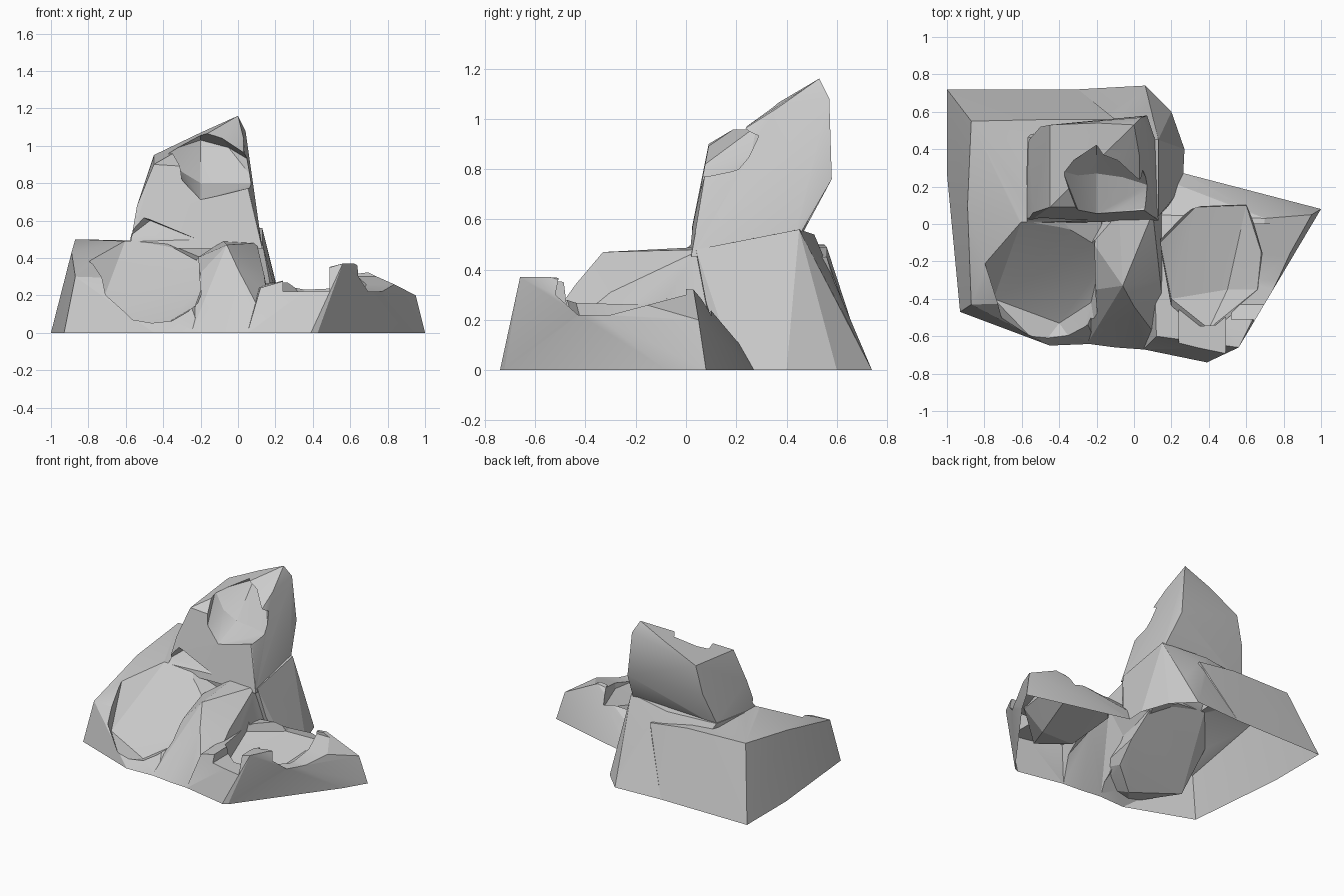
import bpy, bmesh
from mathutils import Vector

cube = bpy.data.objects.get("Cube")
if cube:
    bpy.data.objects.remove(cube)

stone = bpy.data.materials.new("grey_stone")
stone.use_nodes = True
stone.diffuse_color = (0.6, 0.6, 0.6, 1)
stone.node_tree.nodes["Principled BSDF"].inputs["Base Color"].default_value = stone.diffuse_color


def hull(name, points, footprint=()):
    """Faceted convex rock; the footprint is carried below the ground for trimming."""
    bm = bmesh.new()
    for p in points:
        bm.verts.new(p)
    for x, y in footprint:
        for z in (0, -.1):
            bm.verts.new((x, y, z))
    result = bmesh.ops.convex_hull(bm, input=bm.verts)
    loose = {v for v in result["geom_interior"] + result["geom_unused"]
             if isinstance(v, bmesh.types.BMVert) and v.is_valid}
    bmesh.ops.delete(bm, geom=list(loose), context='VERTS')
    bmesh.ops.recalc_face_normals(bm, faces=bm.faces)
    mesh = bpy.data.meshes.new(name)
    bm.to_mesh(mesh)
    bm.free()
    mesh.materials.append(stone)
    obj = bpy.data.objects.new(name, mesh)
    bpy.context.collection.objects.link(obj)
    return obj


def combine(target, other, operation):
    """Boolean one rock with another and discard the tool."""
    mod = target.modifiers.new(operation, 'BOOLEAN')
    mod.operation, mod.object, mod.solver = operation, other, 'EXACT'
    bpy.context.view_layer.objects.active = target
    bpy.ops.object.modifier_apply(modifier=mod.name)
    bpy.data.objects.remove(other)


# Broad bluff on the back and right-hand side, falling towards the front
cliff = hull("rock_outcrop", [
    (-.87, .55, .5), (-.89, .1, .43), (-.87, -.43, .3), (-.78, -.2, .39), (-.6, 0, .49),
    (-.4, .04, .49), (-.2, -.2, .36), (-.3, -.42, .28), (-.4, .56, .49), (-.1, .56, .45)],
    [(-1, .72), (-1, .27), (-.93, -.47), (-.45, -.65), (-.2, -.64), (-.3, .72)])

# Ridged spur between the two lower hollows
spur = hull("front_spur", [
    (-.22, -.1, .4), (-.08, .06, .49), (-.06, -.33, .47), (.1, .06, .48), (.14, -.3, .31),
    (0, -.44, .34), (-.2, -.35, .32)],
    [(-.25, -.64), (-.1, -.66), (.18, -.68), (.2, .2), (-.25, .2)])

# Low mound that holds the side crater; its front corner overhangs
mound = hull("crater_mound", [
    (.12, -.6, .24), (.56, -.66, .37), (.62, -.54, .37), (.95, .05, .2),
    (.7, .03, .32), (.25, .08, .22), (.1, .05, .25)],
    [(.05, -.67), (.3, -.7), (.39, -.74), (1, .08), (.27, .27), (0, .3)])

# Tower foot, with a narrow waist above it at the back
foot = hull("tower_foot", [
    (-.58, .02, .48), (-.57, .46, .53), (-.2, .51, .54), (.13, .45, .56),
    (.13, .04, .48), (.19, .3, .3), (.17, .08, .27), (.08, .62, .24)],
    [(.26, .2), (.27, .4), (.2, .6), (.06, .74), (-.3, .72), (-.55, .1)])

# Leaning tower head
head = hull("tower_head", [
    (-.58, .0, .45), (.13, .02, .45), (.12, .43, .5), (-.57, .44, .5),
    (-.54, .06, .68), (-.5, .52, .75), (.07, .07, .72), (.07, .58, .76),
    (-.45, .09, .9), (-.45, .53, .95), (.03, .09, .87), (.04, .22, .93),
    (.03, .36, 1.04), (0, .53, 1.16), (.04, .57, 1.08), (-.2, .54, 1.07)])

for rock in (spur, mound, foot, head):
    combine(cliff, rock, 'UNION')

# Large front hollow, reaching up into the foot of the tower
hollow = hull("front_hollow", [
    (-.53, -.04, .5), (-.47, .09, .6), (-.22, .02, .5), (-.6, .02, .5), (-.8, -.2, .4),
    (-.75, -.4, .1), (-.23, -.42, .14), (-.19, -.25, .25), (-.4, -.53, .04),
    (-.5, -.66, .06), (-.3, -.67, .09), (-.2, -.6, .18), (-.5, -1, .7), (-.7, -.3, .7)])

# Shallow side crater, with notches in its front lip and outer wall
crater = hull("side_crater", [
    (.2, -.4, .13), (.5, -.35, .09), (.4, -.56, .13), (.14, -.1, .22),
    (.33, .09, .2), (.6, .1, .2), (.68, -.15, .22), (.66, -.35, .21),
    (.2, -.5, .5), (.15, 0, .5), (.6, .12, .5), (.72, -.2, .5), (.55, -.48, .5)])
lip_notch = hull("lip_notch", [(x, y, z) for x in (.24, .49) for y in (-.9, -.35)
                               for z in (.22, .6)])
side_notch = hull("side_notch", [(x, y, z) for x in (.52, 1.1) for y, z in (
    (-.52, .3), (-.43, .22), (-.3, .22), (0, .3), (0, .6), (-.46, .6))])

# Upper hollow scooped out of the tower head, open to the side
scoop = hull("tower_hollow", [
    (-.2, .47, 1.03), (-.05, .4, .99), (-.38, .28, .97), (-.3, .26, .86),
    (-.2, .27, .8), (-.06, .25, .8), (-.2, .05, .71), (-.02, .05, .76),
    (-.29, .05, .8), (.1, .09, .78), (.1, .2, .8), (.1, .23, .9),
    (-.2, -.3, 1.1), (-.2, .15, 1.2)])

for cutter in (hollow, crater, lip_notch, side_notch, scoop):
    combine(cliff, cutter, 'DIFFERENCE')

# Trim at the ground and leave the underside open
bm = bmesh.new()
bm.from_mesh(cliff.data)
bmesh.ops.bisect_plane(bm, geom=bm.verts[:] + bm.edges[:] + bm.faces[:],
                       plane_co=Vector(), plane_no=(0, 0, 1), clear_inner=True)
bmesh.ops.remove_doubles(bm, verts=bm.verts, dist=.0005)
bm.to_mesh(cliff.data)
bm.free()

bpy.ops.object.select_all(action='DESELECT')
cliff.select_set(True)
bpy.context.view_layer.objects.active = cliff
bpy.ops.object.shade_smooth_by_angle(angle=.3)
